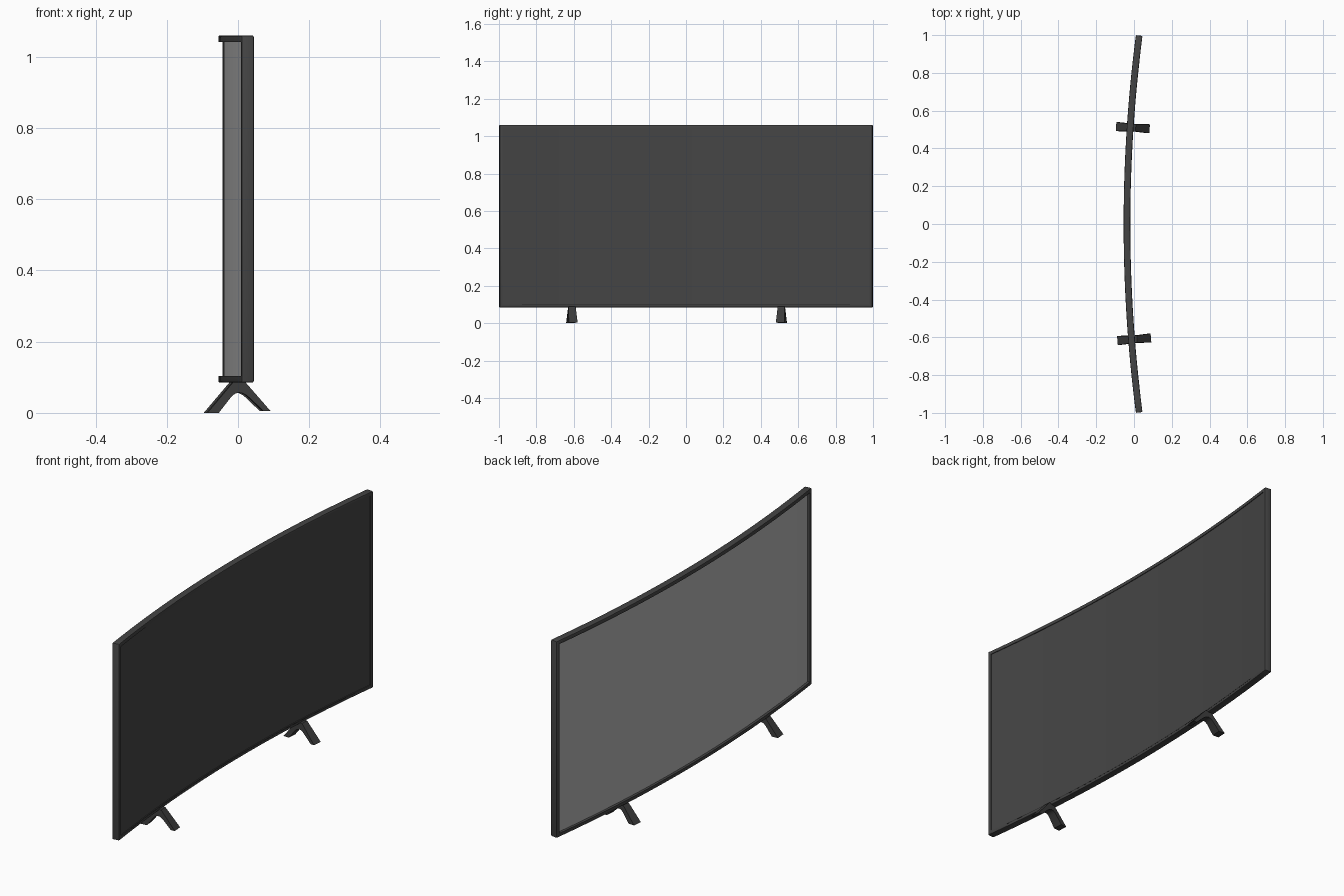
import bpy, bmesh, math
from mathutils import Vector, Matrix

if "Cube" in bpy.data.objects:
    bpy.data.objects.remove(bpy.data.objects["Cube"])

R = 7.7                                  # radius of the screen curve
HALF_D = 0.0175                          # half the cabinet depth
ANG = math.asin(1 / (R + HALF_D))        # half angle of the arc


def material(name, v):
    m = bpy.data.materials.new(name)
    m.diffuse_color = (v, v, v, 1)
    m.use_nodes = True
    m.node_tree.nodes["Principled BSDF"].inputs["Base Color"].default_value = m.diffuse_color
    return m


FRAME = material("charcoal frame", 0.058)
SCREEN = material("dark screen", 0.06)
BACK = material("grey back panel", 0.46)
LEG = material("black legs", 0.045)
SLOT = material("black slot", 0.02)


def box(bm, x0, x1, y0, y1, z0, z1):
    mat = (Matrix.Translation(((x0 + x1) / 2, (y0 + y1) / 2, (z0 + z1) / 2))
           @ Matrix.Diagonal((x1 - x0, y1 - y0, z1 - z0, 1)))
    bmesh.ops.create_cube(bm, size=1, matrix=mat)


def bend(bm, cuts=32):
    # slice along the width, then wrap the flat shape on the arc
    for i in range(1, cuts):
        bmesh.ops.bisect_plane(bm, geom=bm.verts[:] + bm.edges[:] + bm.faces[:],
                               plane_co=(0, -1 + 2 * i / cuts, 0), plane_no=(0, 1, 0))
    for v in bm.verts:
        r, a = R - v.co.x, v.co.y * ANG
        v.co.x = R - 0.0375 - r * math.cos(a)
        v.co.y = r * math.sin(a)


def finish(bm, name, mats):
    bmesh.ops.recalc_face_normals(bm, faces=bm.faces[:])
    me = bpy.data.meshes.new(name)
    bm.to_mesh(me)
    bm.free()
    ob = bpy.data.objects.new(name, me)
    bpy.context.collection.objects.link(ob)
    for m in mats:
        me.materials.append(m)
    bpy.ops.object.select_all(action='DESELECT')
    bpy.context.view_layer.objects.active = ob
    ob.select_set(True)
    bpy.ops.object.shade_smooth_by_angle(angle=math.radians(30))
    return ob


# cabinet: rounded box, recessed screen in front and recessed panel behind
bm = bmesh.new()
box(bm, -HALF_D, HALF_D, -1, 1, 0.085, 1.06)
bmesh.ops.bevel(bm, geom=bm.edges[:], offset=0.004, segments=2, profile=0.5, affect='EDGES')
bm.normal_update()
for sign, depth, mat_id in ((1, 0.003, 1), (-1, 0.012, 2)):
    face = max(bm.faces, key=lambda f: f.normal.x * sign * f.calc_area())
    bmesh.ops.inset_region(bm, faces=[face], thickness=0.014, use_even_offset=True)
    # straight recess wall
    bmesh.ops.inset_region(bm, faces=[face], thickness=0.0005, use_even_offset=True)
    for v in face.verts:
        v.co.x -= sign * depth
    face.material_index = mat_id
bend(bm)
finish(bm, "television_cabinet", [FRAME, SCREEN, BACK])

# thin slot along the lower bezel
bm = bmesh.new()
box(bm, HALF_D - 0.002, HALF_D + 0.0005, -0.88, 0.88, 0.097, 0.1)
bend(bm)
finish(bm, "lower_slot", [SLOT])

# arched legs, turned square to the curve and wider at the foot
PROFILE = [(-0.09, 0), (-0.014, 0.09), (0.014, 0.09), (0.088, 0.005), (0.068, 0.005),
           (0.028, 0.043), (0.018, 0.051), (0.008, 0.056), (-0.002, 0.057),
           (-0.012, 0.054), (-0.022, 0.046), (-0.058, 0)]


def leg(name, x, y):
    bm = bmesh.new()
    sides = []
    for s in (-1, 1):
        sides.append([bm.verts.new((px, s * (0.024 - 0.06 * pz), pz)) for px, pz in PROFILE])
        bm.faces.new(sides[-1])
    n = len(PROFILE)
    for i in range(n):
        j = (i + 1) % n
        bm.faces.new((sides[0][i], sides[0][j], sides[1][j], sides[1][i]))
    ob = finish(bm, name, [LEG])
    ob.location = (x, y, 0)
    ob.rotation_euler.z = -math.asin(y / R)


leg("left_leg", 0.002, -0.61)
leg("right_leg", -0.005, 0.51)
